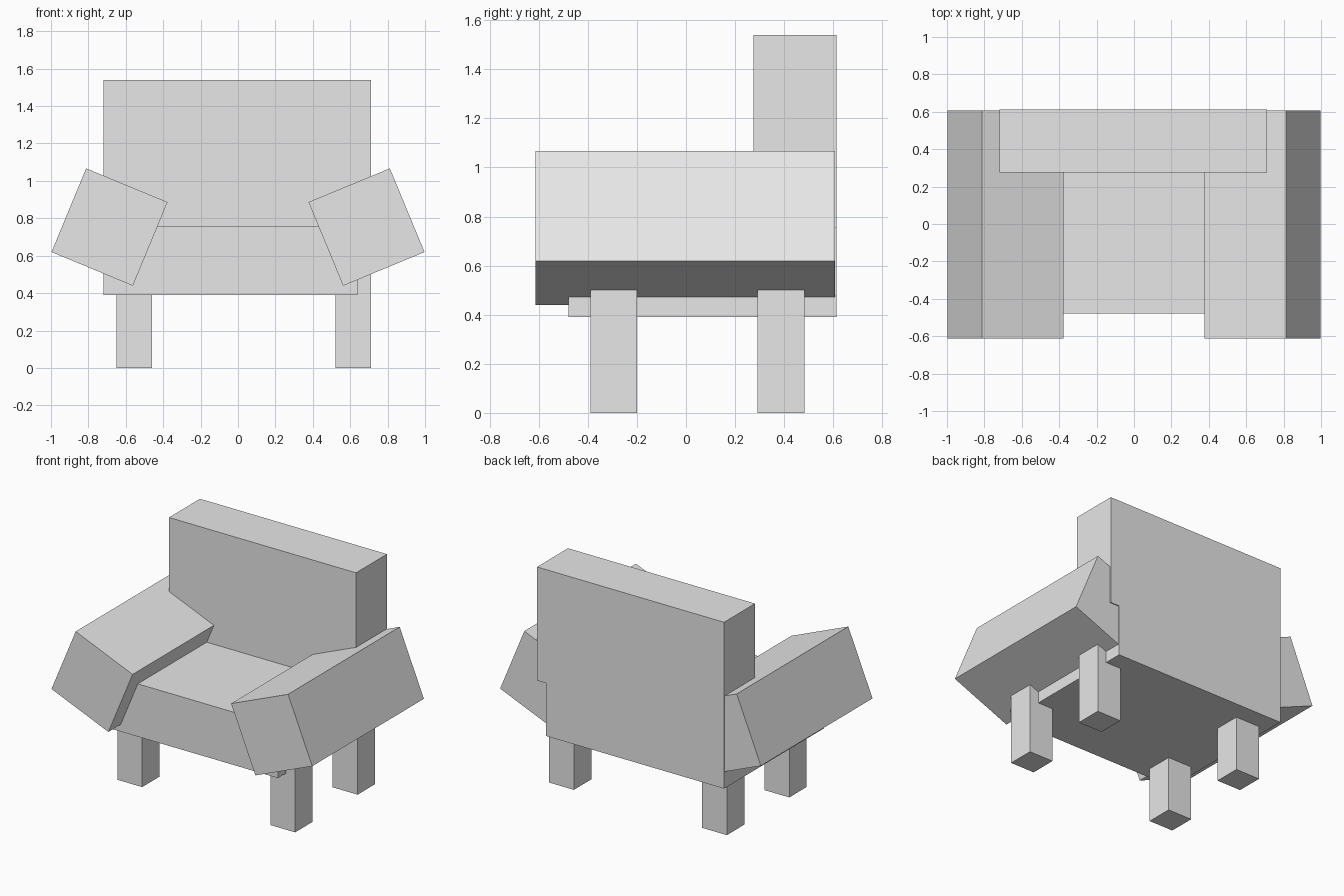
import bpy
import math

cube = bpy.data.objects.get("Cube")
if cube:
    bpy.data.objects.remove(cube, do_unlink=True)

# One plain grey for the whole chair
grey = bpy.data.materials.new("light grey")
grey.use_nodes = True
colour = (0.8, 0.8, 0.8, 1.0)
grey.diffuse_color = colour
grey.node_tree.nodes["Principled BSDF"].inputs["Base Color"].default_value = colour


def box(name, low, high, tilt=0.0):
    """Box between two corners, tilted about its own y axis by degrees."""
    centre = [(a + b) / 2 for a, b in zip(low, high)]
    bpy.ops.mesh.primitive_cube_add(size=1, location=centre)
    ob = bpy.context.object
    ob.name = ob.data.name = name
    ob.scale = [b - a for a, b in zip(low, high)]
    bpy.ops.object.transform_apply(location=False, rotation=False, scale=True)
    ob.rotation_euler.y = math.radians(tilt)
    ob.data.materials.append(grey)
    return ob


# Seat and backrest
box("seat", (-0.72, -0.478, 0.39), (0.64, 0.613, 0.755))
box("backrest", (-0.72, 0.275, 0.755), (0.71, 0.613, 1.54))

# Armrests lean outwards, rising away from the seat
for side, s in (("left", 1), ("right", -1)):
    x, z, w, h = s * 0.687, 0.753, 0.471, 0.484
    box(side + "_armrest", (x - w / 2, -0.613, z - h / 2),
        (x + w / 2, 0.606, z + h / 2), tilt=-22.5 * s)

# Four square legs, set into the seat
for side, x in (("left", 0.52), ("right", -0.65)):
    for end, y in (("front", -0.39), ("back", 0.292)):
        box(f"{end}_{side}_leg", (x, y, 0.0), (x + 0.19, y + 0.19, 0.5))
